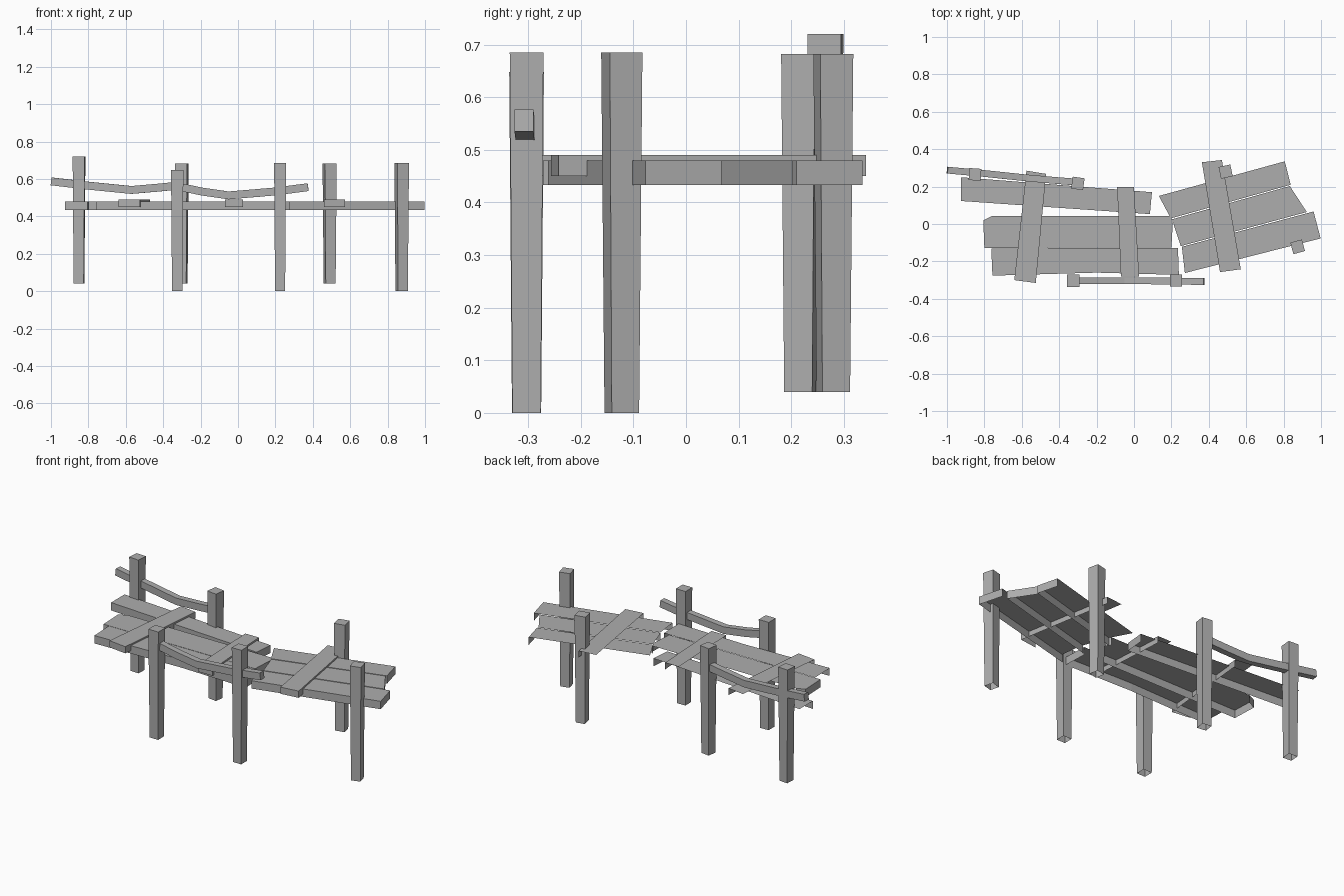
import bpy, bmesh, math
from mathutils import Vector

old = bpy.data.objects.get("Cube")
if old:
    bpy.data.objects.remove(old, do_unlink=True)

GREY = (0.42, 0.42, 0.42, 1)
wood = bpy.data.materials.new("weathered_grey_wood")
wood.use_nodes = True
wood.diffuse_color = GREY
wood.node_tree.nodes["Principled BSDF"].inputs["Base Color"].default_value = GREY


def finish(name, bm):
    mesh = bpy.data.meshes.new(name)
    bm.to_mesh(mesh)
    bm.free()
    mesh.materials.append(wood)
    obj = bpy.data.objects.new(name, mesh)
    bpy.context.collection.objects.link(obj)


def board(name, outline, bottom, top, open_sides):
    """Bottomless board; outline runs clockwise, open_sides lists omitted edges."""
    bm = bmesh.new()
    hi = [bm.verts.new((x, y, top)) for x, y in outline]
    lo = [bm.verts.new((x, y, bottom)) for x, y in outline]
    bm.faces.new(hi[::-1])
    n = len(outline)
    for i in range(n):
        j = (i + 1) % n
        if i not in open_sides:
            bm.faces.new((hi[i], hi[j], lo[j], lo[i]))
    bmesh.ops.delete(bm, geom=[v for v in bm.verts if not v.link_faces], context='VERTS')
    finish(name, bm)


def post(name, x, y, bottom, top, width, turn):
    """Square post, narrower at the foot and open underneath."""
    bm = bmesh.new()
    rings = []
    for z, w in ((bottom, width * 0.84), (top, width)):
        r = w / math.sqrt(2)
        angles = [math.radians(turn + 45 + 90 * k) for k in range(4)]
        rings.append([bm.verts.new((x + r * math.cos(a), y + r * math.sin(a), z))
                      for a in angles])
    lo, hi = rings
    bm.faces.new(hi)
    for i in range(4):
        j = (i + 1) % 4
        bm.faces.new((lo[i], lo[j], hi[j], hi[i]))
    finish(name, bm)


def rail(name, path, width, height):
    """Sagging handrail with a rectangular section swept along the path."""
    bm = bmesh.new()
    pts = [Vector(p) for p in path]
    rings = []
    for i, p in enumerate(pts):
        t = (pts[min(i + 1, len(pts) - 1)] - pts[max(i - 1, 0)]).normalized()
        side = Vector((-t.y, t.x, 0)).normalized() * width / 2
        up = t.cross(side).normalized() * height / 2
        rings.append([bm.verts.new(p + side * a + up * b)
                      for a, b in ((1, 1), (-1, 1), (-1, -1), (1, -1))])
    for a, b in zip(rings, rings[1:]):
        for i in range(4):
            j = (i + 1) % 4
            bm.faces.new((a[i], a[j], b[j], b[i]))
    bm.faces.new(rings[0])
    bm.faces.new(rings[-1][::-1])
    bmesh.ops.recalc_face_normals(bm, faces=bm.faces[:])
    finish(name, bm)


# Long deck boards, far edge first
deck = {
    "right_back_plank": ([(-.925, .25), (.096, .17), (.085, .053), (-.925, .123)], (0, 3)),
    "right_middle_plank": ([(-.806, .02), (-.758, .043), (.19, .043), (.208, .016),
                            (.2, -.125), (-.8, -.128)], (1,)),
    "right_front_plank": ([(-.763, -.13), (.235, -.128), (.24, -.272), (-.2, -.26),
                           (-.757, -.276)], (0, 4)),
    "left_back_plank": ([(.133, .15), (.806, .335), (.838, .21), (.197, .03)], (0, 3)),
    "left_middle_plank": ([(.203, .025), (.833, .203), (.924, .064), (.25, -.118)], (0, 3)),
    "left_front_plank": ([(.256, -.122), (.96, .067), (.998, -.077), (.272, -.262)], (0, 3)),
}
for name, (outline, gaps) in deck.items():
    board(name, outline, .433, .48, gaps)

# Cross boards laid over the deck
cross = {
    "right_cross_plank": [(-.575, .285), (-.47, .268), (-.525, -.315), (-.64, -.3)],
    "middle_cross_plank": [(-.09, .197), (0, .197), (.027, -.28), (-.07, -.28)],
    "left_cross_plank": [(.363, .33), (.47, .342), (.571, -.242), (.46, -.257)],
}
for name, outline in cross.items():
    board(name, outline, .45, .49, (0, 3))

# Support posts
post("back_right_post", -.85, .265, .04, .72, .064, -4)
post("back_middle_post", -.3, .217, .04, .682, .064, -8)
post("back_left_post", .49, .28, .04, .682, .064, 12)
post("front_right_post", -.325, -.303, 0, .648, .066, 0)
post("front_middle_post", .225, -.303, 0, .685, .064, 0)
post("front_left_post", .875, -.122, 0, .685, .064, 15)

# Handrails
rail("front_rail", [(-.34, -.303, .563), (-.19, -.303, .532), (-.05, -.303, .512),
                    (.2, -.305, .533), (.375, -.308, .556)], .036, .042)
rail("back_rail", [(-.998, .288, .587), (-.8, .27, .564), (-.57, .246, .541),
                   (-.42, .233, .554), (-.28, .222, .568)], .036, .042)
